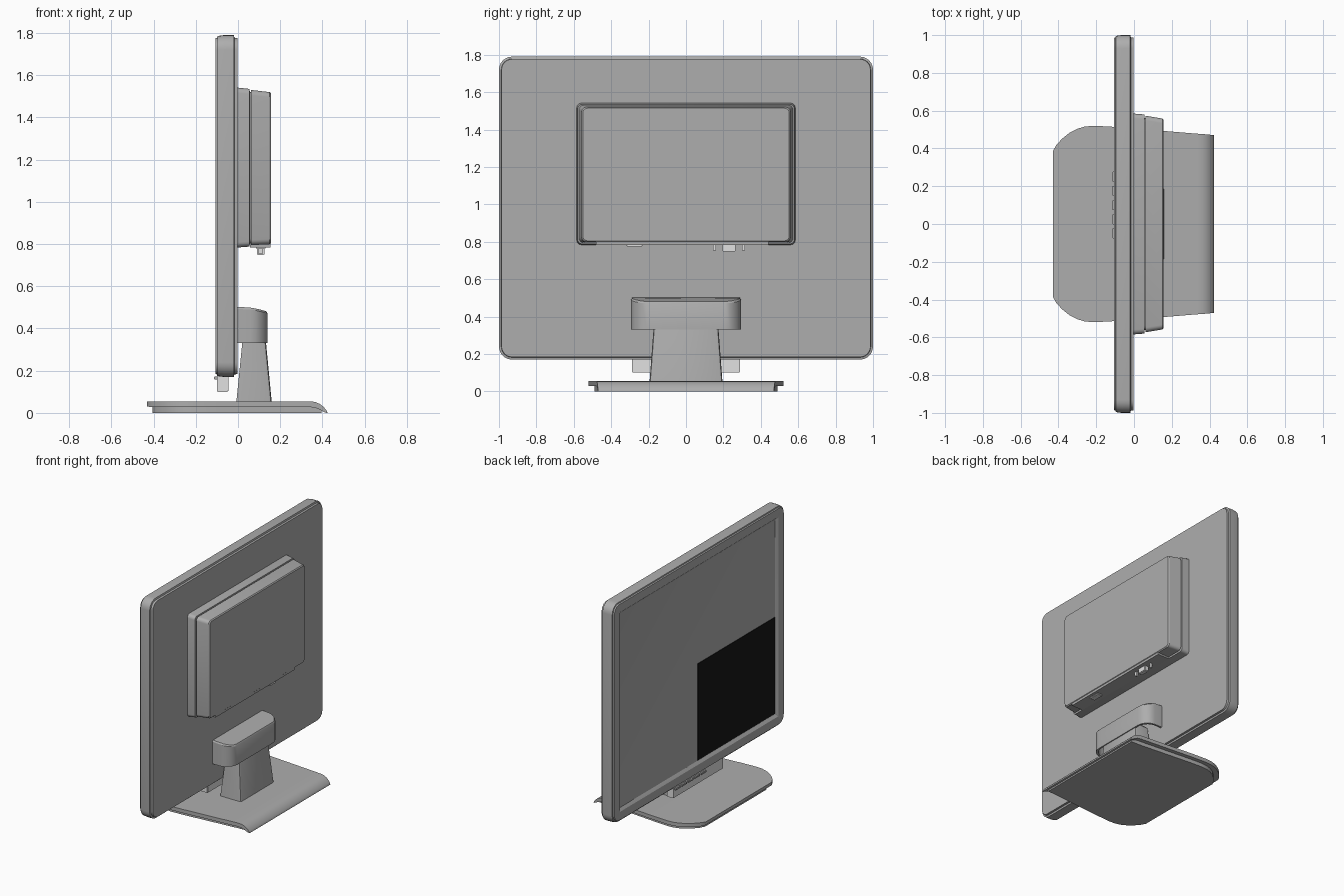
import bpy, bmesh, math
from mathutils import Vector

if "Cube" in bpy.data.objects:
    bpy.data.objects.remove(bpy.data.objects["Cube"], do_unlink=True)


def material(name, v):
    m = bpy.data.materials.new(name)
    m.use_nodes = True
    m.diffuse_color = (v, v, v, 1)
    m.node_tree.nodes["Principled BSDF"].inputs["Base Color"].default_value = (v, v, v, 1)
    return m


GREY = material("mid grey", 0.42)
LIGHT = material("light grey", 0.75)
BLACK = material("black", 0.008)


def finish(name, bm, mat, angle=30):
    bmesh.ops.recalc_face_normals(bm, faces=bm.faces)
    me = bpy.data.meshes.new(name)
    bm.to_mesh(me)
    bm.free()
    me.materials.append(mat)
    ob = bpy.data.objects.new(name, me)
    bpy.context.collection.objects.link(ob)
    bpy.ops.object.select_all(action='DESELECT')
    ob.select_set(True)
    bpy.context.view_layer.objects.active = ob
    bpy.ops.object.shade_smooth_by_angle(angle=math.radians(angle))
    return ob


def loft(name, loops, mat):
    """Skin a row of closed loops and cap both ends."""
    bm = bmesh.new()
    rings = [[bm.verts.new(p) for p in loop] for loop in loops]
    n = len(rings[0])
    for a, b in zip(rings, rings[1:]):
        for i in range(n):
            j = (i + 1) % n
            bm.faces.new((a[i], a[j], b[j], b[i]))
    bm.faces.new(rings[0])
    bm.faces.new(rings[-1])
    return finish(name, bm, mat)


def box(name, x, y, z, mat, bevel=0.0):
    bm = bmesh.new()
    bmesh.ops.create_cube(bm, size=1)
    for v in bm.verts:
        v.co = Vector([a[0] + (c + 0.5) * (a[1] - a[0]) for a, c in zip((x, y, z), v.co)])
    if bevel:
        bmesh.ops.bevel(bm, geom=bm.edges[:], offset=bevel, segments=2, affect='EDGES')
    return finish(name, bm, mat)


def round_rect(x, w, z0, z1, r, steps=6):
    """Rounded rectangle in the y-z plane at depth x."""
    pts = []
    for k, (cy, cz) in enumerate([(w - r, z1 - r), (r - w, z1 - r), (r - w, z0 + r), (w - r, z0 + r)]):
        for s in range(steps + 1):
            a = math.pi / 2 * (k + s / steps)
            pts.append((x, cy + r * math.cos(a), cz + r * math.sin(a)))
    return pts


# Display panel: (depth, inset) from the back plate round to the recessed screen
panel = [(-0.003, 0.014), (-0.017, 0.012), (-0.020, 0.0), (-0.065, 0.0), (-0.096, 0.004),
         (-0.098, 0.012), (-0.107, 0.015), (-0.107, 0.075), (-0.092, 0.095)]
loft("display_panel", [round_rect(x, 1 - d, 0.17 + d, 1.79 - d, max(0.07 - d, 0.004))
                       for x, d in panel], GREY)

# Black quarter of the screen
box("black_screen_area", (-0.096, -0.090), (-0.90, 0.0), (0.27, 0.98), BLACK)

# Stepped rear housing with a groove between its two layers
housing = [(-0.010, 0.585, 0.783, 1.542), (0.055, 0.580, 0.788, 1.535),
           (0.056, 0.562, 0.803, 1.520), (0.061, 0.562, 0.803, 1.520),
           (0.062, 0.573, 0.795, 1.530), (0.150, 0.558, 0.799, 1.520),
           (0.157, 0.552, 0.805, 1.514)]
loft("rear_housing", [round_rect(x, w, a, b, 0.025, 4) for x, w, a, b in housing], GREY)

# Port strip under the housing, with its sockets
box("port_strip", (0.058, 0.153), (-0.48, 0.44), (0.784, 0.83), GREY)
box("power_socket", (0.085, 0.130), (-0.32, -0.23), (0.776, 0.79), LIGHT, 0.004)
box("video_socket", (0.090, 0.125), (0.195, 0.265), (0.747, 0.79), LIGHT, 0.004)
for label, y in (("right", 0.152), ("left", 0.308)):
    box("socket_screw_" + label, (0.098, 0.116), (y - 0.008, y + 0.008), (0.752, 0.79), LIGHT, 0.002)

# Hollow hinge cover: half plan outline, mirrored in y
half = [(-0.01, 0.293), (0.06, 0.293), (0.085, 0.288), (0.107, 0.275),
        (0.125, 0.255), (0.136, 0.235), (0.14, 0.21)]
plan = half + [(x, -y) for x, y in reversed(half)]


def cover_top(x):
    return 0.503 - 0.022 * (max(x, 0) / 0.14) ** 2


inner = [(x * 0.91, y * 0.95) for x, y in plan]
loft("hinge_cover", [
    [(x, y, 0.45) for x, y in inner],
    [(x, y, 0.33) for x, y in inner],
    [(x, y, 0.33) for x, y in plan],
    [(x, y, cover_top(x) - 0.010) for x, y in plan],
    [(x * 0.96, y * 0.98, cover_top(x)) for x, y in plan]], GREY)


# Tapered neck: chamfered sections from bottom to top
def neck_section(z, x0, x1, w, c=0.014):
    h = [(x0, w), (x1 - c, w), (x1 - c * 0.3, w - c * 0.3), (x1, w - c)]
    return [(x, y, z) for x, y in h + [(x, -y) for x, y in reversed(h)]]


loft("neck", [neck_section(0.05, -0.008, 0.160, 0.195), neck_section(0.33, 0.020, 0.133, 0.174),
              neck_section(0.365, 0.024, 0.126, 0.171), neck_section(0.378, 0.030, 0.112, 0.160)], GREY)

# Foot: stations along the depth as (x, half width, bottom, top)
foot = [(-0.43, 0.385, 0.030, 0.053), (-0.41, 0.420, 0.028, 0.055), (-0.38, 0.452, 0.028, 0.055),
        (-0.34, 0.484, 0.028, 0.055), (-0.30, 0.504, 0.028, 0.055), (-0.26, 0.516, 0.028, 0.055),
        (-0.21, 0.520, 0.028, 0.055), (-0.10, 0.514, 0.028, 0.055), (0.335, 0.478, 0.028, 0.055),
        (0.365, 0.476, 0.025, 0.052), (0.388, 0.474, 0.015, 0.042), (0.406, 0.472, 0.005, 0.028),
        (0.418, 0.471, 0.0, 0.013), (0.423, 0.470, 0.0, 0.004)]
loft("foot", [[(x, -w, a), (x, w, a), (x, w, b), (x, -w, b)] for x, w, a, b in foot], GREY)

# Inset slab below the foot
under = [(x * 0.94, w - 0.03) for x, w, a, b in foot[:9]] + [(0.395, 0.445)]
loft("foot_underside", [[(x, -w, 0.0), (x, w, 0.0), (x, w, 0.032), (x, -w, 0.032)]
                        for x, w in under], GREY)

# Control bar under the panel with a row of buttons
box("control_bar", (-0.100, -0.045), (-0.29, 0.29), (0.10, 0.185), LIGHT, 0.004)
for i in range(5):
    y = -0.05 + i * 0.075
    box(f"button_{i + 1}", (-0.113, -0.098), (y - 0.027, y + 0.027), (0.158, 0.172), GREY, 0.002)
